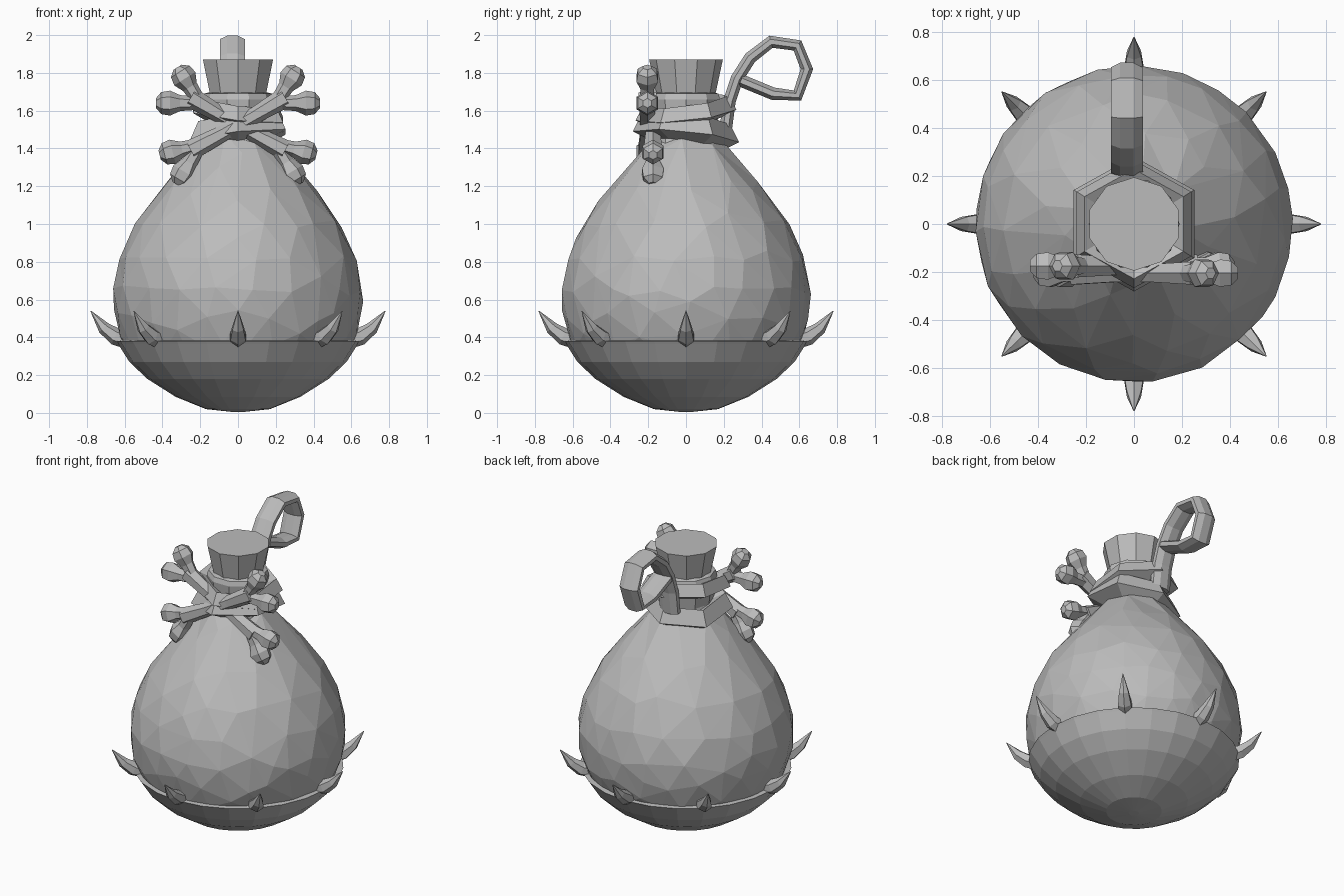
import bpy, bmesh, math
from mathutils import Vector, Matrix

cube = bpy.data.objects.get("Cube")
if cube:
    bpy.data.objects.remove(cube, do_unlink=True)

grey = bpy.data.materials.new("plain grey")
grey.use_nodes = True
colour = (0.5, 0.5, 0.5, 1)
grey.diffuse_color = colour
grey.node_tree.nodes["Principled BSDF"].inputs["Base Color"].default_value = colour


def add_object(name, bm):
    bmesh.ops.recalc_face_normals(bm, faces=bm.faces)
    mesh = bpy.data.meshes.new(name)
    bm.to_mesh(mesh)
    bm.free()
    mesh.materials.append(grey)
    obj = bpy.data.objects.new(name, mesh)
    bpy.context.collection.objects.link(obj)
    return obj


def tube(name, path, radii, sides, axis, depth=1.0, closed=False, turn=0.0):
    """Sweep a polygon along a path; axis is normal to the path's plane."""
    bm = bmesh.new()
    path = [Vector(p) for p in path]
    axis = Vector(axis).normalized()
    count, rings = len(path), []
    for i, p in enumerate(path):
        before = path[i - 1] if closed or i else p
        after = path[(i + 1) % count] if closed or i < count - 1 else p
        across = axis.cross(after - before).normalized()
        ring = []
        for k in range(sides):
            a = math.tau * (k + turn) / sides
            ring.append(bm.verts.new(p + radii[i] * (across * math.cos(a) + axis * math.sin(a) * depth)))
        rings.append(ring)
    for i in range(count if closed else count - 1):
        a, b = rings[i], rings[(i + 1) % count]
        for k in range(sides):
            j = (k + 1) % sides
            bm.faces.new((a[k], a[j], b[j], b[k]))
    if not closed:
        bm.faces.new(rings[0])
        bm.faces.new(rings[-1])
    return add_object(name, bm)


def lathe(name, profile, sides, turn=0.0):
    return tube(name, [(0, 0, z) for r, z in profile], [r for r, z in profile], sides, (0, 1, 0), turn=turn)


# Faceted sack: an icosphere reshaped to a pear profile, open at the bowl rim
bag_profile = [(0.0, 0.1), (0.4, 0.18), (0.56, 0.29), (0.625, 0.4), (0.655, 0.53), (0.66, 0.66),
               (0.625, 0.82), (0.54, 1.01), (0.4, 1.2), (0.24, 1.38), (0.17, 1.5)]
bm = bmesh.new()
bmesh.ops.create_icosphere(bm, subdivisions=4, radius=1)
bmesh.ops.rotate(bm, verts=bm.verts, cent=(0, 0, 0), matrix=Matrix.Rotation(0.4, 3, "X"))
for v in bm.verts:
    t = (1 - math.acos(max(-1, min(1, v.co.z))) / math.pi) * (len(bag_profile) - 1)
    i = min(int(t), len(bag_profile) - 2)
    r, z = Vector(bag_profile[i]).lerp(Vector(bag_profile[i + 1]), t - i)
    flat = Vector((v.co.x, v.co.y, 0))
    v.co = (flat.normalized() if flat.length > 0.001 else flat) * r + Vector((0, 0, z))
bmesh.ops.bisect_plane(bm, geom=bm.verts[:] + bm.edges[:] + bm.faces[:],
                       plane_co=(0, 0, 0.36), plane_no=(0, 0, 1), clear_inner=True)
sack = add_object("sack", bm)
# Broad irregular facets
facets = sack.modifiers.new("broad facets", "DECIMATE")
facets.ratio = 0.22

# Bowl holding the sack, with a narrow ledge at the rim
lathe("bowl", [(0.03, 0.005), (0.17, 0.02), (0.33, 0.085), (0.48, 0.18), (0.575, 0.27),
               (0.635, 0.365), (0.645, 0.38), (0.6, 0.385)], 24)

# Neck, lip and stopper
lathe("neck", [(0.2, 1.38), (0.17, 1.5), (0.19, 1.66), (0.18, 1.69), (0.14, 1.7)], 10)
lathe("stopper", [(0.15, 1.66), (0.195, 1.87)], 10, turn=0.5)

# Two angular cords tied around the neck
for name, height, size, tilt in (("lower_cord", 1.485, 0.075, 0.03), ("upper_cord", 1.595, 0.06, -0.03)):
    path = []
    for k in range(6):
        a = math.tau * k / 6 + math.pi / 2
        x, y = 0.22 * math.cos(a), 0.21 * math.sin(a)
        path.append((x, y, height + tilt * (x - y) / 0.22))
    tube(name, path, [size] * 6, 4, (0, 0, 1), closed=True, turn=0.2)

# Crossed bones, each with two knobs at either end
for side in (-1, 1):
    def place(x, z):
        return (side * x, -0.19 - 0.015 * side, z)
    name = "left" if side > 0 else "right"
    tube(name + "_bone_shaft", [place(-0.25, 1.39), place(-0.08, 1.48), place(0.08, 1.57), place(0.25, 1.67)],
         [0.055, 0.043, 0.043, 0.055], 6, (0, 1, 0))
    ends = (((0.2, 1.64), (0.32, 1.83)), ((0.2, 1.64), (0.435, 1.64)),
            ((-0.2, 1.42), (-0.415, 1.365)), ((-0.2, 1.42), (-0.325, 1.21)))
    for number, (root, tip) in enumerate(ends):
        steps = [0, 0.45, 0.68, 0.88, 1]
        path = [place(*Vector(root).lerp(Vector(tip), s)) for s in steps]
        tube(f"{name}_bone_knob_{number + 1}", path, [0.035, 0.042, 0.066, 0.058, 0.025], 6, (0, 1, 0))

# Hanging loop behind the stopper
loop = [(0.21, 1.5), (0.23, 1.65), (0.27, 1.77), (0.34, 1.88), (0.45, 1.965), (0.59, 1.945),
        (0.64, 1.82), (0.59, 1.68), (0.46, 1.69), (0.29, 1.76)]
tube("hanging_loop", [(-0.03, y, z) for y, z in loop], [0.036] * len(loop), 8, (1, 0, 0), depth=2, turn=0.5)

# Eight upturned thorns around the rim
thorn = [(0.59, 0.39), (0.65, 0.405), (0.71, 0.45), (0.78, 0.54)]
for k in range(8):
    a = math.tau * k / 8
    out = Vector((math.cos(a), math.sin(a), 0))
    tube(f"thorn_{k + 1}", [out * r + Vector((0, 0, z)) for r, z in thorn],
         [0.05, 0.046, 0.034, 0.002], 6, (-out.y, out.x, 0))
